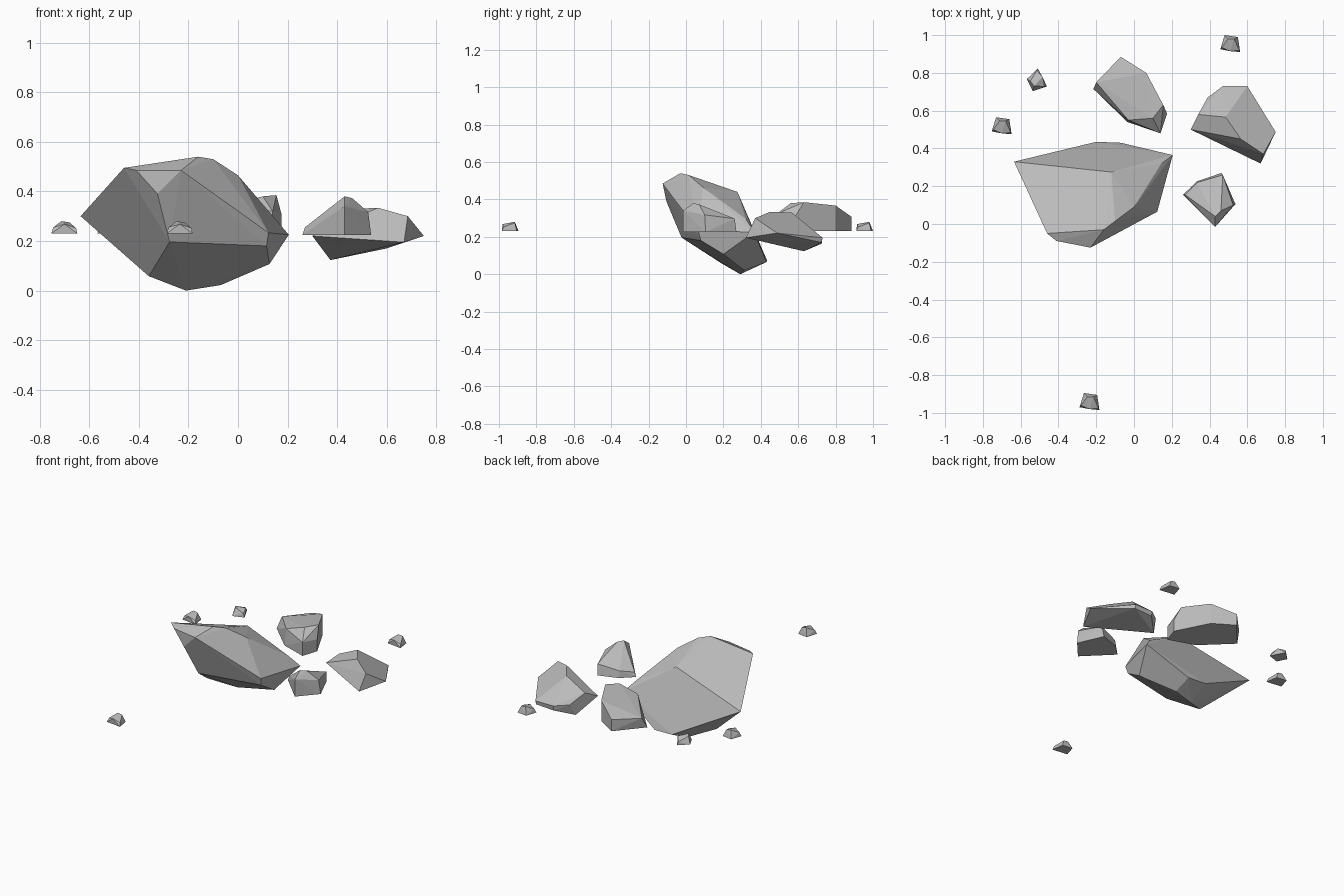
import bpy
import bmesh
import math
from mathutils import Matrix, Vector

# Remove the default object only
default_cube = bpy.data.objects.get("Cube")
if default_cube:
    bpy.data.objects.remove(default_cube, do_unlink=True)


def make_material(name, colour):
    material = bpy.data.materials.new(name)
    material.use_nodes = True
    material.diffuse_color = colour
    for node in material.node_tree.nodes:
        if node.type == 'BSDF_PRINCIPLED':
            node.inputs["Base Color"].default_value = colour
            node.inputs["Roughness"].default_value = 1
    return material


stone_grey = make_material("stone grey", (.5, .5, .5, 1))


def make_rock(name, corners, location=(0, 0, 0), turn=0):
    """Wrap a faceted stone around a few chiselled corners (in hundredths)."""
    bm = bmesh.new()
    for corner in corners:
        bm.verts.new(Vector(corner) / 100)
    hull = bmesh.ops.convex_hull(bm, input=bm.verts[:])
    inside = hull["geom_interior"] + hull["geom_unused"]
    unused = {item for item in inside if isinstance(item, bmesh.types.BMVert)}
    bmesh.ops.delete(bm, geom=list(unused), context='VERTS')

    # Merge nearly coplanar triangles into broad facets
    bmesh.ops.dissolve_limit(bm, angle_limit=math.radians(4),
                             verts=bm.verts[:], edges=bm.edges[:])
    bmesh.ops.recalc_face_normals(bm, faces=bm.faces[:])

    mesh = bpy.data.meshes.new(name)
    bm.to_mesh(mesh)
    bm.free()
    mesh.materials.append(stone_grey)
    rock = bpy.data.objects.new(name, mesh)
    rock.matrix_world = (Matrix.Translation(location)
                         @ Matrix.Rotation(math.radians(turn), 4, 'Z'))
    bpy.context.scene.collection.objects.link(rock)
    return rock


def on_base(outline, base):
    """Place a flat outline at the height of the stone's underside."""
    return [(x, y, base) for x, y in outline]


# Large boulder: crown, front corners, tilted underside, flat sloping back
boulder_crown = [(-46, -5, 49.5), (-41, -9, 48.5), (-23, -12.5, 48.5),
                 (-16, -3, 54), (-10, 1.5, 53), (0, 9, 46.5)]
boulder_front = [(-32.5, -10.5, 39), (12.3, 6.5, 23.3), (-27.6, -2.4, 19.6),
                 (11.5, 8, 18)]
boulder_underside = [(-36, 19, 5.8), (-21, 29, 0), (-7, 31, 2.2),
                     (12.7, 20, 10.7)]
boulder_back = [(-63.5, 33, 30), (-12, 27.5, 44), (14.5, 32, 29.5),
                (20.5, 36.5, 22.5), (-20, 43.5, 7), (-7, 43, 6.5)]
make_rock("large_boulder", boulder_crown + boulder_front
          + boulder_underside + boulder_back)

# Back rock: vertical sides under a broad sloping top
back_outline = [(-21.5, 71.5), (-3.5, 54), (14, 48), (17.5, 58.5),
                (6.5, 80), (-7, 88.5)]
back_top = [(10, 56, 38), (15.5, 63, 38.5), (6.5, 80, 36.7),
            (-7, 88.5, 30.7), (-20, 75, 30), (-3, 55, 34),
            (14, 48, 32), (17.5, 58.5, 31)]
make_rock("back_rock", on_base(back_outline, 23) + back_top)

# Side rock: wedge with a slanted underside
side_rim = [(30, 50, 22), (67, 32, 19.5), (75, 48.7, 22),
            (39, 67, 20), (47, 73, 19.5), (60, 73, 19.5)]
side_top = [(68.5, 37, 30), (56.5, 45, 33.4), (48.5, 56.6, 33), (34, 58, 26)]
side_underside = [(37.3, 63, 12.3), (47, 72.5, 16.3), (60, 72.5, 17)]
make_rock("side_rock", side_rim + side_top + side_underside)

# Middle rock: flat base and an off-centre peak
middle_outline = [(26, 15.5), (33.5, 22.7), (46.3, 27), (53.7, 10.5), (43, -1.5)]
middle_top = [(43, 4, 38), (46, 7, 37.3), (52.5, 10, 31.7), (47, 26, 29.7),
              (33.5, 22, 27), (27, 15.5, 25.5), (43, -1.5, 34)]
make_rock("middle_rock", on_base(middle_outline, 22.5) + middle_top)

# Pebbles: one small stone scattered around the cluster
pebble_outline = [(-5.3, -2.5), (-3, 5), (4, 4), (5.2, -4)]
pebble_top = [(-4.5, -1.5, 2.5), (-1.2, 3, 5), (0, -3.5, 3.8),
              (2, 3, 4.5), (4.7, -3, 2.2)]
pebble_corners = on_base(pebble_outline, 0) + pebble_top

pebbles = {
    "front_pebble": ((-.235, -.945, .23), 0),
    "back_pebble": ((.51, .95, .23), 0),
    "side_pebble": ((-.70, .515, .23), 0),
    "back_side_pebble": ((-.512, .757, .23), 125),
}
for pebble_name, (spot, spin) in pebbles.items():
    make_rock(pebble_name, pebble_corners, spot, spin)
